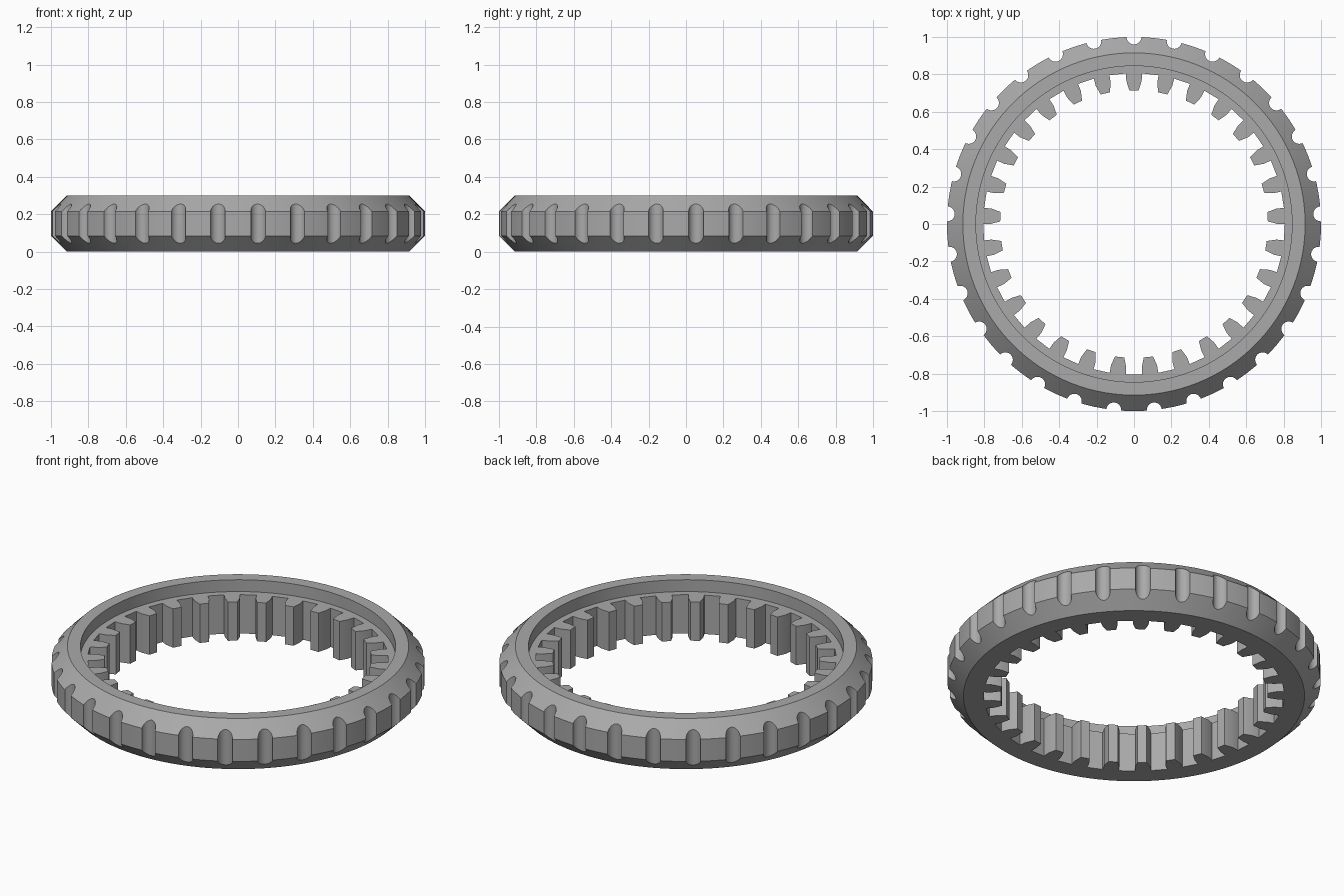
import bpy, bmesh, math
from mathutils import Matrix, Vector

default = bpy.data.objects.get("Cube")
if default:
    bpy.data.objects.remove(default, do_unlink=True)

COUNT = 29            # teeth and grip grooves share one pitch
SEGMENTS = COUNT * 4
PITCH = math.tau / COUNT

metal = bpy.data.materials.new("grey metal")
metal.use_nodes = True
grey = (0.4, 0.4, 0.4, 1)
metal.diffuse_color = grey
metal.node_tree.nodes["Principled BSDF"].inputs["Base Color"].default_value = grey


def make_object(name, bm):
    bmesh.ops.recalc_face_normals(bm, faces=bm.faces)
    mesh = bpy.data.meshes.new(name)
    bm.to_mesh(mesh)
    bm.free()
    mesh.materials.append(metal)
    obj = bpy.data.objects.new(name, mesh)
    bpy.context.collection.objects.link(obj)
    return obj


def revolve(name, profile):
    bm = bmesh.new()
    verts = [bm.verts.new((0, r, z)) for r, z in profile]
    edges = [bm.edges.new(pair) for pair in zip(verts, verts[1:])]
    bmesh.ops.spin(bm, geom=verts + edges, cent=(0, 0, 0), axis=(0, 0, 1),
                   angle=math.tau, steps=SEGMENTS)
    bmesh.ops.remove_doubles(bm, verts=bm.verts, dist=0.0001)
    return make_object(name, bm)


def extrude_outline(bm, points, bottom, top):
    face = bm.faces.new([bm.verts.new((p.x, p.y, bottom)) for p in points])
    new = bmesh.ops.extrude_face_region(bm, geom=[face])["geom"]
    bmesh.ops.translate(bm, vec=(0, 0, top - bottom),
                        verts=[v for v in new if isinstance(v, bmesh.types.BMVert)])


def cut(target, cutter):
    mod = target.modifiers.new("cut", "BOOLEAN")
    mod.operation = "DIFFERENCE"
    mod.solver = "EXACT"
    mod.object = cutter
    bpy.ops.object.select_all(action="DESELECT")
    bpy.context.view_layer.objects.active = target
    target.select_set(True)
    bpy.ops.object.modifier_apply(modifier=mod.name)
    bpy.data.objects.remove(cutter, do_unlink=True)


# Bevelled body with a stepped recess in its top
ring = revolve("ring_gear", [(0, 0), (0.915, 0), (1, 0.085), (1, 0.215),
                             (0.915, 0.3), (0.845, 0.3), (0.845, 0.23), (0, 0.23)])

# Central opening that leaves the inner teeth
half_tooth = [(0.043, 0.805), (0.041, 0.765), (0.025, 0.715)]
tooth = half_tooth + [(-x, y) for x, y in reversed(half_tooth)]
outline = []
for i in range(COUNT):
    turn = Matrix.Rotation(i * PITCH, 3, "Z")
    outline += [turn @ Vector((-x, y, 0)) for x, y in reversed(tooth)]
    
bm = bmesh.new()
extrude_outline(bm, outline, -0.1, 0.4)
cut(ring, make_object("tooth_opening", bm))

# Round grip grooves around the rim
bm = bmesh.new()
for i in range(COUNT):
    place = Matrix.Rotation(i * PITCH, 4, "Z") @ Matrix.Translation((0, 1, 0.15))
    bmesh.ops.create_cone(bm, cap_ends=True, segments=24, radius1=0.04, radius2=0.04,
                          depth=0.5, matrix=place)
cut(ring, make_object("grip_grooves", bm))

bpy.ops.object.shade_smooth_by_angle(angle=math.radians(20))
